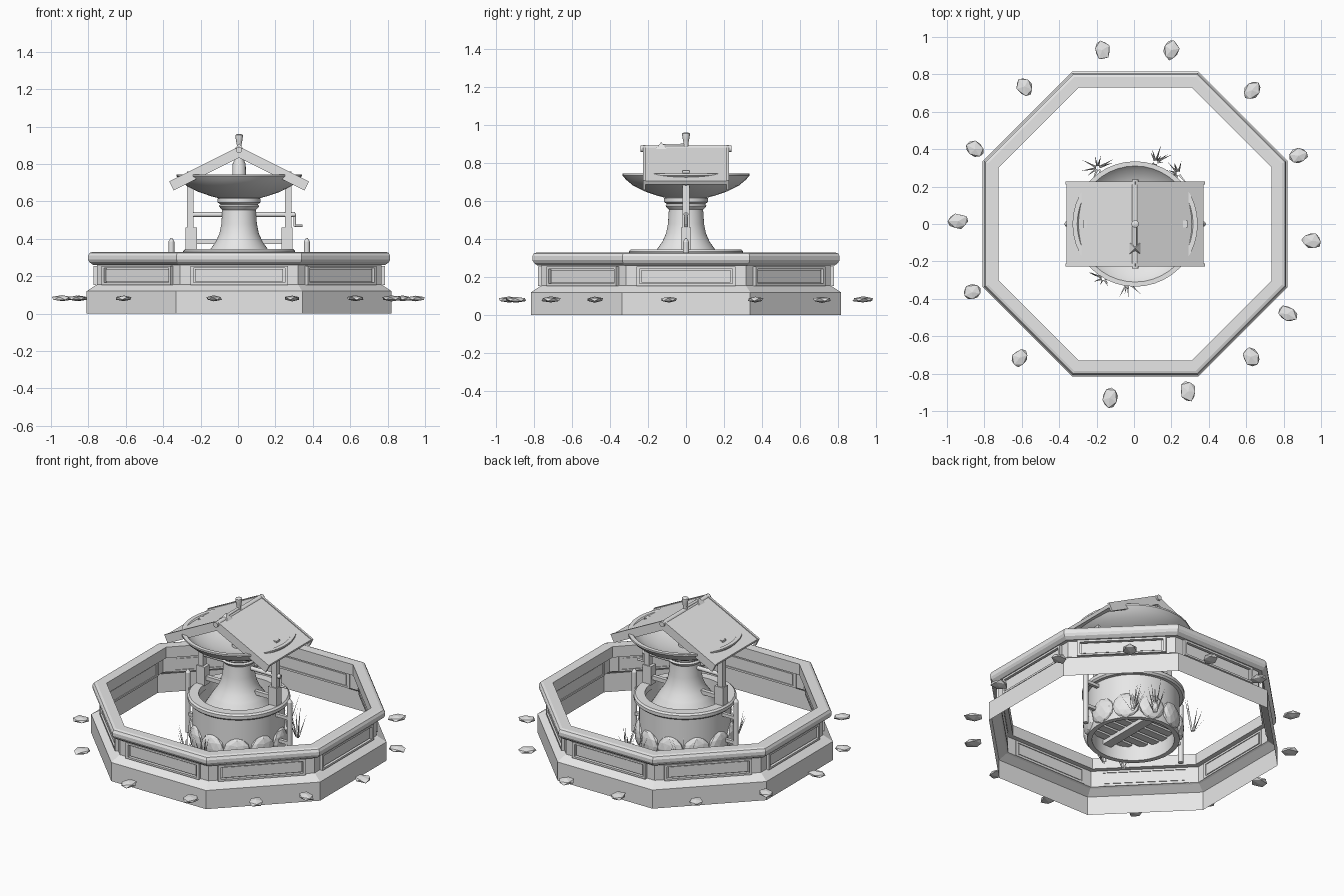
import bpy, bmesh, math, random
from math import sin, cos, pi, radians
from mathutils import Vector, Matrix

if "Cube" in bpy.data.objects:
    bpy.data.objects.remove(bpy.data.objects["Cube"])

random.seed(4)
stone = bpy.data.materials.new("pale_grey")
stone.diffuse_color = (0.8, 0.8, 0.8, 1)
stone.use_nodes = True
stone.node_tree.nodes["Principled BSDF"].inputs["Base Color"].default_value = stone.diffuse_color
SHIFT = 0.006  # the basin sits slightly right of the outermost rocks' centre


def finish(name, bm, smooth=False):
    bmesh.ops.recalc_face_normals(bm, faces=bm.faces)
    me = bpy.data.meshes.new(name)
    bm.to_mesh(me)
    bm.free()
    me.materials.append(stone)
    ob = bpy.data.objects.new(name, me)
    bpy.context.collection.objects.link(ob)
    if name != "loose_rocks":
        ob.location.x = SHIFT
    if smooth:
        bpy.ops.object.select_all(action='DESELECT')
        ob.select_set(True)
        bpy.context.view_layer.objects.active = ob
        bpy.ops.object.shade_smooth_by_angle(angle=radians(35))
    return ob


def lathe(name, profile, n=40, ends="cap", turn=0.0, smooth=True):
    """Spin (radius, z) points round z; ends: cap, loop (join last to first) or open."""
    bm = bmesh.new()
    rings = [[bm.verts.new((r * cos(turn + 2 * pi * i / n), r * sin(turn + 2 * pi * i / n), z))
              for i in range(n)] for r, z in profile]
    pairs = list(zip(rings, rings[1:]))
    if ends == "loop":
        pairs.append((rings[-1], rings[0]))
    elif ends == "cap":
        bm.faces.new(rings[0])
        bm.faces.new(rings[-1])
    for a, b in pairs:
        for i in range(n):
            j = (i + 1) % n
            bm.faces.new((a[i], a[j], b[j], b[i]))
    return finish(name, bm, smooth)


def add_box(bm, centre, size, m=Matrix()):
    mat = m @ Matrix.Translation(centre) @ Matrix.Diagonal((*size, 1))
    bmesh.ops.create_cube(bm, size=1, matrix=mat)


def box(name, centre, size, m=Matrix()):
    bm = bmesh.new()
    add_box(bm, centre, size, m)
    return finish(name, bm)


def rod(name, a, b, r1, r2=None, n=12):
    a, b = Vector(a), Vector(b)
    d = b - a
    m = Matrix.Translation((a + b) / 2) @ d.to_track_quat('Z', 'Y').to_matrix().to_4x4()
    bm = bmesh.new()
    bmesh.ops.create_cone(bm, cap_ends=True, segments=n, radius1=r1,
                          radius2=r1 if r2 is None else r2, depth=d.length, matrix=m)
    return finish(name, bm, n > 8)


def add_rock(bm, m, jitter, sub=1):
    vs = bmesh.ops.create_icosphere(bm, subdivisions=sub, radius=1)['verts']
    for v in vs:
        v.co = m @ (v.co * random.uniform(1 - jitter, 1 + jitter))


def octagon(name, profile, ends):
    return lathe(name, [(a / cos(pi / 8), z) for a, z in profile], 8, ends, pi / 8, False)


# Octagonal basin: thin open wall with a solid coping, (apothem, z) profiles
octagon("basin_wall", [(0.815, 0), (0.815, 0.12), (0.77, 0.15), (0.76, 0.155), (0.76, 0.262)], "open")
octagon("basin_coping", [(0.73, 0.26), (0.78, 0.26), (0.8, 0.275), (0.808, 0.29), (0.808, 0.31),
                         (0.8, 0.325), (0.785, 0.33), (0.73, 0.33)], "loop")

# Framed panels on the eight sides
bm = bmesh.new()
for k in range(8):
    m = Matrix.Rotation(k * pi / 4, 4, 'Z')
    for s in (-1, 1):
        add_box(bm, (0, -0.767, 0.205 + s * 0.045), (0.52, 0.024, 0.012), m)
        add_box(bm, (s * 0.252, -0.767, 0.205), (0.016, 0.024, 0.1), m)
    add_box(bm, (0, -0.763, 0.205), (0.47, 0.014, 0.066), m)
finish("basin_panels", bm)

# Loose rocks round the basin
bm = bmesh.new()
spots = [(-0.17, 0.93), (0.2, 0.93), (-0.585, 0.735), (0.63, 0.715), (-0.85, 0.4),
         (0.88, 0.365), (-0.94, 0.015), (0.95, -0.09), (-0.865, -0.365), (0.82, -0.48),
         (-0.61, -0.715), (0.625, -0.71), (-0.13, -0.93), (0.29, -0.895)]
for x, y in spots:
    add_rock(bm, Matrix.Translation((x, y, 0.082)) @ Matrix.Rotation(math.atan2(y, x), 4, 'Z')
             @ Matrix.Diagonal((0.057, 0.045, 0.016, 1)), 0.12)
finish("loose_rocks", bm)

# Well: wall, rim, facing stones, plank floor on a beam
lathe("well_wall", [(0.27, 0.02), (0.27, 0.32), (0.24, 0.32), (0.24, 0.02)], 40, "loop")
lathe("well_rim", [(0.29, 0.305), (0.3, 0.315), (0.3, 0.335), (0.29, 0.345),
                   (0.235, 0.345), (0.235, 0.305)], 40, "loop")
bm = bmesh.new()
for k in range(11):
    m = (Matrix.Rotation(2 * pi * (k + 0.25) / 11, 4, 'Z') @ Matrix.Translation((0.267, 0, 0.1))
         @ Matrix.Diagonal((0.03, 0.08, 0.08, 1)))
    add_rock(bm, m, 0.03, 2)
finish("well_facing_stones", bm)
bm = bmesh.new()
for k in range(7):
    y = (k - 3) * 0.066
    add_box(bm, (0, y, 0.12), (2 * math.sqrt(0.24 ** 2 - y * y), 0.05, 0.02))
add_box(bm, (0, 0, 0.1), (0.06, 0.475, 0.03))
finish("well_floor_planks", bm)

# Fountain pedestal, bowl and spout
lathe("pedestal", [(0.2, 0.13), (0.2, 0.27), (0.18, 0.3), (0.16, 0.335), (0.15, 0.35),
                   (0.125, 0.385), (0.105, 0.43), (0.095, 0.48), (0.09, 0.555), (0.1, 0.565),
                   (0.108, 0.575), (0.1, 0.585), (0.115, 0.595), (0.115, 0.615), (0.1, 0.625)])
lathe("bowl", [(0.1, 0.615), (0.15, 0.628), (0.22, 0.652), (0.28, 0.683), (0.315, 0.712),
               (0.335, 0.735), (0.335, 0.745), (0.31, 0.745), (0.29, 0.722), (0.24, 0.69),
               (0.16, 0.662), (0.06, 0.65)])
lathe("spout", [(0.04, 0.64), (0.035, 0.8), (0.018, 0.84), (0.012, 0.9), (0.016, 0.92),
                (0.02, 0.945), (0.02, 0.955), (0.012, 0.96)], 16)

# Well posts, feet and side stakes
for s in (-1, 1):
    side = "left" if s < 0 else "right"
    box(side + "_post", (s * 0.262, 0, 0.55), (0.036, 0.036, 0.42))
    box(side + "_post_foot", (s * 0.256, 0, 0.4), (0.06, 0.05, 0.12))
    rod(side + "_stake", (s * 0.362, 0, 0), (s * 0.362, 0, 0.385), 0.016)
    rod(side + "_stake_tip", (s * 0.362, 0, 0.385), (s * 0.362, 0, 0.405), 0.016, 0.004)
    for z in (0.12, 0.28):
        box(side + "_stake_brace", (s * 0.315, 0, z), (0.1, 0.02, 0.02))

# Axle, crank and lower crossbar
rod("axle", (-0.27, 0, 0.53), (0.3, 0, 0.53), 0.013)
rod("crank_arm", (0.297, 0, 0.535), (0.297, 0, 0.465), 0.007)
rod("crank_handle", (0.297, 0, 0.47), (0.34, 0, 0.47), 0.006)
box("lower_crossbar", (0, 0, 0.385), (0.52, 0.025, 0.025))

# Pitched roof with gable boards and ridge pole
tilt = math.atan2(0.185, 0.37)
for s in (-1, 1):
    side = "left" if s < 0 else "right"
    m = Matrix.Translation((0, 0, 0.895)) @ Matrix.Rotation(s * tilt, 4, 'Y')
    box(side + "_roof_slope", (s * 0.206, 0, -0.016), (0.412, 0.44, 0.02), m)
    for t in (-1, 1):
        box(side + "_gable_board", (s * 0.209, t * 0.219, -0.028), (0.418, 0.014, 0.054), m)
rod("ridge_pole", (0, -0.238, 0.875), (0, 0.238, 0.875), 0.017)

# Small pyramid ornament with a pointer on the ridge
m = Matrix.Translation((0, -0.13, 0.887)) @ Matrix.Rotation(pi / 4, 4, 'Z')
bm = bmesh.new()
bmesh.ops.create_cone(bm, cap_ends=True, segments=4, radius1=0.052, radius2=0.001,
                      depth=0.045, matrix=m)
finish("ridge_pyramid", bm)
rod("ridge_pointer", (0, -0.12, 0.89), (0, -0.01, 0.893), 0.009)

# Grass tufts round the well
bm = bmesh.new()
for x, y in [(-0.2, 0.3), (0.11, 0.33), (0.23, 0.27), (-0.17, -0.29), (-0.04, -0.31)]:
    for k in range(11):
        a = random.uniform(0, 2 * pi)
        out = random.uniform(0.03, 0.09)
        d = Vector((cos(a), sin(a), 0))
        w = Vector((-sin(a), cos(a), 0)) * 0.006
        p = Vector((x, y, 0.02)) + d * 0.01
        tip = p + d * out + Vector((0, 0, random.uniform(0.1, 0.2)))
        bm.faces.new([bm.verts.new(c) for c in (p - w, p + w, tip)])
finish("grass_tufts", bm)
